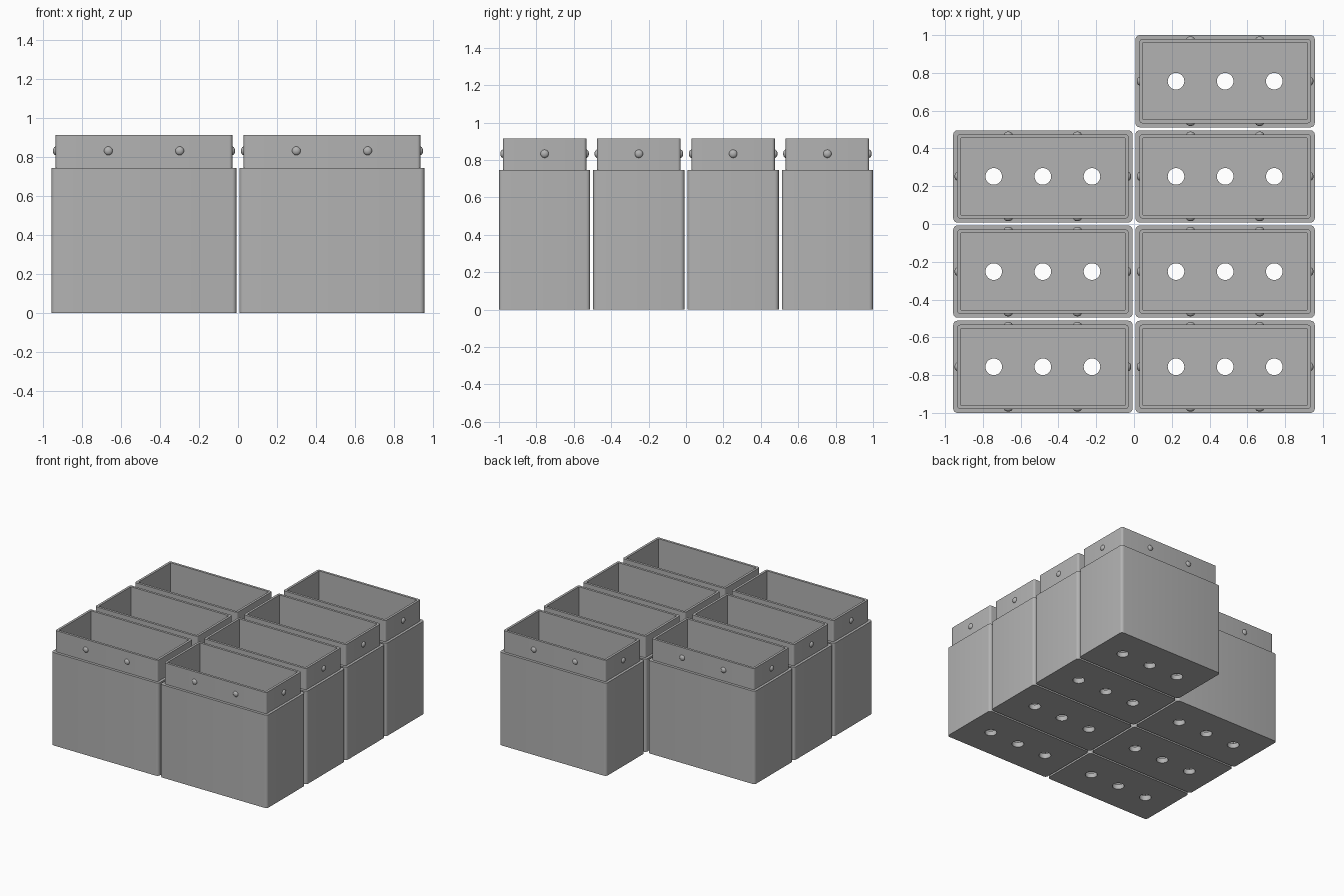
import bpy, bmesh, math
from mathutils import Matrix

if "Cube" in bpy.data.objects:
    bpy.data.objects.remove(bpy.data.objects["Cube"])

W, D = 0.949, 0.488            # outer size of one container
PX, PY = 0.965, 0.504          # spacing between containers
H_BODY, H_TOP = 0.745, 0.915   # ledge and rim heights
STEP, WALL, FLOOR = 0.021, 0.04, 0.04

grey = bpy.data.materials.new("plain grey")
grey.diffuse_color = (0.45, 0.45, 0.45, 1)
grey.use_nodes = True
grey.node_tree.nodes["Principled BSDF"].inputs["Base Color"].default_value = grey.diffuse_color


def rounded_rect(w, d, r, n=5):
    pts = []
    for k, (sx, sy) in enumerate([(1, 1), (-1, 1), (-1, -1), (1, -1)]):
        for i in range(n + 1):
            a = math.pi / 2 * (k + i / n)
            pts.append((sx * (w / 2 - r) + r * math.cos(a),
                        sy * (d / 2 - r) + r * math.sin(a)))
    return pts


def add_object(name, bm):
    bmesh.ops.recalc_face_normals(bm, faces=bm.faces)
    mesh = bpy.data.meshes.new(name)
    bm.to_mesh(mesh)
    bm.free()
    mesh.materials.append(grey)
    ob = bpy.data.objects.new(name, mesh)
    bpy.context.collection.objects.link(ob)
    return ob


# Solid body with a stepped-in collar
bm = bmesh.new()
body = rounded_rect(W, D, 0.022)
collar = rounded_rect(W - 2 * STEP, D - 2 * STEP, 0.016)
rings = [[bm.verts.new((x, y, z)) for x, y in pts] for pts, z in
         [(body, 0), (body, H_BODY), (collar, H_BODY), (collar, H_TOP)]]
for a, b in zip(rings, rings[1:]):
    for i in range(len(a)):
        j = (i + 1) % len(a)
        bm.faces.new((a[i], a[j], b[j], b[i]))
bm.faces.new(rings[0])
bm.faces.new(rings[-1])
shell = add_object("container", bm)

# Cutters: the square-cornered cavity and three drain holes
bm = bmesh.new()
bmesh.ops.create_cube(bm, size=1, matrix=Matrix.Translation((0, 0, FLOOR + 0.5))
                      @ Matrix.Diagonal((W - 2 * WALL, D - 2 * WALL, 1, 1)))
cutters = [add_object("cavity_cutter", bm)]
for x in (-0.26, 0, 0.26):
    bm = bmesh.new()
    bmesh.ops.create_cone(bm, cap_ends=True, segments=32, radius1=0.044, radius2=0.044,
                          depth=0.2, matrix=Matrix.Translation((x, 0, 0)))
    cutters.append(add_object("drain_hole_cutter", bm))
for c in cutters:
    c.hide_render = True
    mod = shell.modifiers.new("cut", 'BOOLEAN')
    mod.operation, mod.solver, mod.object = 'DIFFERENCE', 'EXACT', c

# Bake the cuts, then drop the cutters
bpy.context.view_layer.update()
shell_mesh = bpy.data.meshes.new_from_object(
    shell.evaluated_get(bpy.context.evaluated_depsgraph_get()))
shell.modifiers.clear()
shell.data = shell_mesh
for c in cutters:
    bpy.data.objects.remove(c)

# Domed snap studs: two on each long side, one on each end
bm = bmesh.new()
cx, cy = W / 2 - STEP, D / 2 - STEP
studs = [(s * 0.183, t * cy, t * 90) for s in (-1, 1) for t in (-1, 1)]
studs += [(cx, 0, 0), (-cx, 0, 180)]
for x, y, deg in studs:
    place = (Matrix.Translation((x, y, 0.833)) @ Matrix.Rotation(math.radians(deg), 4, 'Z')
             @ Matrix.Rotation(math.pi / 2, 4, 'Y'))
    new = bmesh.ops.create_uvsphere(bm, u_segments=20, v_segments=12, radius=1)["verts"]
    bmesh.ops.delete(bm, geom=[v for v in new if v.co.z < -0.01], context='VERTS')
    dome = [v for v in new if v.is_valid]
    bmesh.ops.transform(bm, verts=dome, matrix=place @ Matrix.Diagonal((0.022, 0.022, 0.014, 1)))
stud_ob = add_object("snap_studs", bm)

# Smooth rounded surfaces, keep edges sharp
for ob in (shell, stud_ob):
    bpy.ops.object.select_all(action='DESELECT')
    ob.select_set(True)
    bpy.context.view_layer.objects.active = ob
    bpy.ops.object.shade_smooth_by_angle(angle=math.radians(30))

# Lay out seven containers in two columns; the back left place stays empty
places = [(sx * PX / 2, (row - 1.5) * PY) for sx in (-1, 1) for row in range(4)
          if (sx, row) != (-1, 3)]
for i, (x, y) in enumerate(places):
    for src in (shell, stud_ob):
        ob = src
        if i:
            ob = src.copy()
            bpy.context.collection.objects.link(ob)
        ob.location = (x, y, 0)
